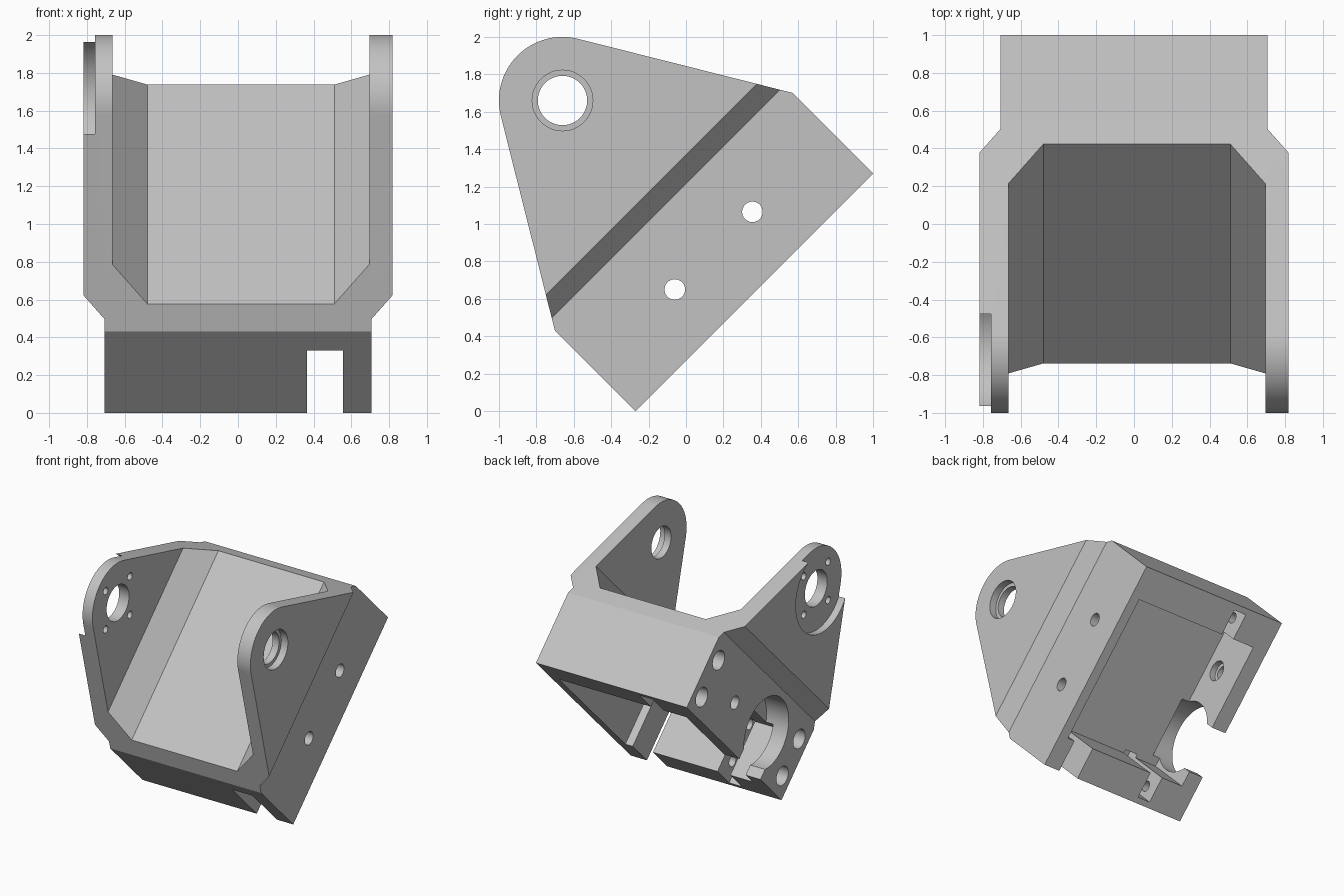
import bpy, bmesh, math

if "Cube" in bpy.data.objects:
    bpy.data.objects.remove(bpy.data.objects["Cube"])

R2 = math.sqrt(2)
LEN, BOX_H = 1.796, 0.61            # base length and height in the tilted frame
CU, CV, CR = 0.898, 1.45, 0.34      # pivot centre and rounded arm end radius
W = 0.817                           # half width across the arms

grey = bpy.data.materials.new("light_grey")
grey.diffuse_color = (0.54, 0.54, 0.54, 1)
grey.use_nodes = True
grey.node_tree.nodes["Principled BSDF"].inputs["Base Color"].default_value = grey.diffuse_color


def place(x, u, v):
    """Tilted frame (u along the base, v up the arms) to world, turned 45 degrees."""
    return (x, -0.27 + (u - v) / R2, (u + v) / R2)


def prism(name, a, b):
    """Solid between two matching rings of points."""
    bm = bmesh.new()
    ra = [bm.verts.new(place(*p)) for p in a]
    rb = [bm.verts.new(place(*p)) for p in b]
    n = len(ra)
    bm.faces.new(ra)
    bm.faces.new(rb[::-1])
    for i in range(n):
        j = (i + 1) % n
        bm.faces.new((ra[i], rb[i], rb[j], ra[j]))
    bmesh.ops.recalc_face_normals(bm, faces=bm.faces)
    me = bpy.data.meshes.new(name)
    bm.to_mesh(me)
    bm.free()
    me.materials.append(grey)
    ob = bpy.data.objects.new(name, me)
    bpy.context.collection.objects.link(ob)
    return ob


def along_x(name, pts, x0, x1):
    return prism(name, [(x0, u, v) for u, v in pts], [(x1, u, v) for u, v in pts])


def circle(u, v, r, n=64):
    return [(u + r * math.cos(2 * math.pi * i / n), v + r * math.sin(2 * math.pi * i / n))
            for i in range(n)]


def apply_bool(target, tool, op):
    tool.hide_render = True
    m = target.modifiers.new("cut", 'BOOLEAN')
    m.operation, m.solver, m.object = op, 'EXACT', tool
    bpy.context.view_layer.objects.active = target
    bpy.ops.object.modifier_apply(modifier=m.name)
    bpy.data.objects.remove(tool, do_unlink=True)


def drill(u, v, r, x0, x1, n=64):
    apply_bool(bracket, along_x("hole_cutter", circle(u, v, r, n), x0, x1), 'DIFFERENCE')


def cut_box(x0, x1, u0, u1, v0, v1):
    pts = [(u0, v0), (u1, v0), (u1, v1), (u0, v1)]
    apply_bool(bracket, along_x("box_cutter", pts, x0, x1), 'DIFFERENCE')


# Cross-section: base, flared arms and chamfered cradle, run along the base
section = [(-.707, 0), (.707, 0), (.707, .668), (W, .778), (W, 2.2), (.695, 2.2),
           (.695, .924), (.51, .739), (-.48, .739), (-.665, .924), (-.665, 2.2),
           (-W, 2.2), (-W, .778), (-.707, .668)]
bracket = prism("pivot_bracket", [(x, -.2, v) for x, v in section],
                [(x, LEN + .2, v) for x, v in section])

# Side outline: rectangle, then lines tangent to the rounded arm end
tilt = math.atan2(CV - BOX_H, CU) + math.asin(CR / math.hypot(CU, CV - BOX_H))
a0 = math.pi / 2 - tilt
arc = [a0 + (math.pi - 2 * a0) * i / 40 for i in range(41)]
outline = [(0, -.1), (LEN, -.1), (LEN, BOX_H)]
outline += [(CU + CR * math.cos(a), CV + CR * math.sin(a)) for a in arc] + [(0, BOX_H)]
apply_bool(bracket, along_x("outline_cutter", outline, -1, 1), 'INTERSECT')

# Pivot holes: stepped on the right arm, flange recess and screw holes on the left
drill(CU, CV, .132, .6, 1)
drill(CU, CV, .162, .755, 1)
drill(CU, CV, .356, -1, -.757, 96)
drill(CU, CV, .15, -1, -.6)
for du, dv in ((.23, 0), (-.23, 0), (0, .23), (0, -.23)):
    drill(CU + du, CV + dv, .03, -1, -.6, 24)

# Hollow underside and the cable slot through the front wall
cut_box(-.568, .624, .27, 1.526, -.2, .467)
cut_box(.365, .555, -.2, .4, -.2, .467)

# Large round opening in the left wall, open at the bottom
drill(.6, .311, .3, -1, -.5, 96)
cut_box(-1, -.5, .4, .8, -.2, .2)

# Side screw holes
drill(1.195, .311, .055, -1, 1, 32)
drill(1.195, .311, .085, -.62, -.5, 32)
drill(.608, .311, .055, .5, 1, 32)

# Bolt holes from the left into nut slots in both end walls
for u, u0, u1 in ((.135, .05, .3), (LEN - .135, LEN - .3, LEN - .05)):
    cut_box(-.36, -.24, u0, u1, -.2, .58)
    for v in (.15, .47):
        drill(u, v, .08, -1, -.6, 32)
        drill(u, v, .045, -.7, -.1, 32)

bpy.ops.object.select_all(action='DESELECT')
bracket.select_set(True)
bpy.context.view_layer.objects.active = bracket
bpy.ops.object.shade_smooth_by_angle(angle=math.radians(25))
